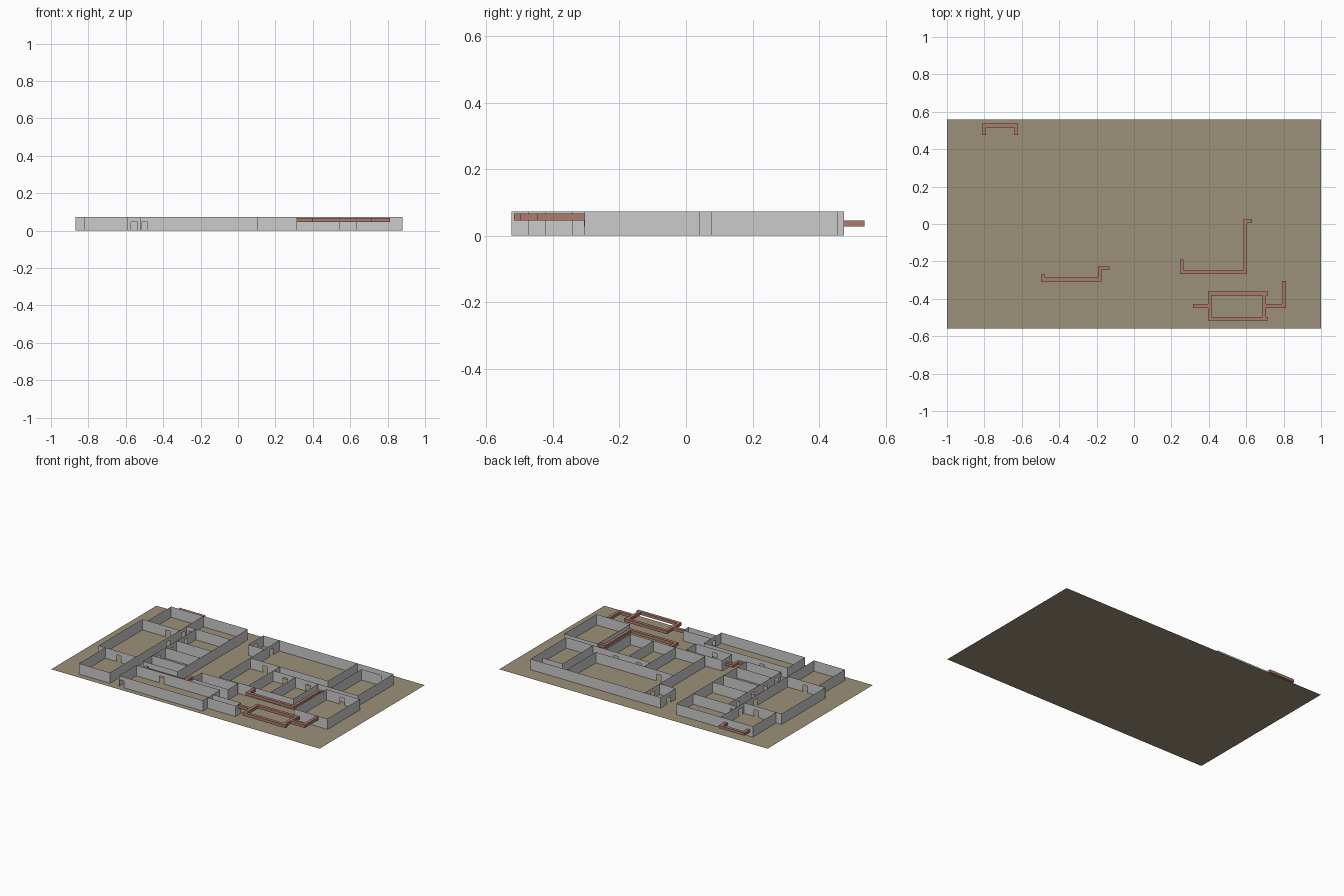
import bpy, bmesh

if "Cube" in bpy.data.objects:
    bpy.data.objects.remove(bpy.data.objects["Cube"])

WALL_H, DOOR_H, DOOR_W = 0.072, 0.046, 0.034


def material(name, color):
    m = bpy.data.materials.new(name)
    m.diffuse_color = (*color, 1)
    m.use_nodes = True
    m.node_tree.nodes["Principled BSDF"].inputs["Base Color"].default_value = m.diffuse_color
    return m


def finish(name, bm, mat=None):
    me = bpy.data.meshes.new(name)
    bm.to_mesh(me)
    bm.free()
    ob = bpy.data.objects.new(name, me)
    bpy.context.collection.objects.link(ob)
    if mat:
        me.materials.append(mat)
    return ob


def panel(bm, axis, c, a, b, z0, z1):
    """Upright thin sheet; axis 'x' runs along x at y=c, 'y' runs along y at x=c."""
    pts = [(a, z0), (b, z0), (b, z1), (a, z1)]
    bm.faces.new([bm.verts.new((t, c, z) if axis == 'x' else (c, t, z)) for t, z in pts])


def wall(bm, axis, c, a, b, doors=()):
    start = a
    for d in sorted(doors):
        l, r = d - DOOR_W / 2, d + DOOR_W / 2
        panel(bm, axis, c, start, l, 0, WALL_H)
        panel(bm, axis, c, l, r, DOOR_H, WALL_H)
        start = r
    panel(bm, axis, c, start, b, 0, WALL_H)


def walls(name, specs):
    bm = bmesh.new()
    for s in specs:
        wall(bm, *s)
    finish(name, bm)


def duct(name, paths, z0, z1, mat, w=0.02):
    """Square ducts following axis-aligned centre lines."""
    bm = bmesh.new()
    h = w / 2
    for path in paths:
        last = len(path) - 2
        for i, (p, q) in enumerate(zip(path, path[1:])):
            k = 0 if p[0] != q[0] else 1
            lo, hi = [min(p[j], q[j]) - h for j in (0, 1)], [max(p[j], q[j]) + h for j in (0, 1)]
            sign = 1 if q[k] > p[k] else -1
            # first segment is flush at its free end, later ones start past the corner
            if i == 0:
                if sign > 0: lo[k] = p[k]
                else: hi[k] = p[k]
            else:
                if sign > 0: lo[k] = p[k] + h
                else: hi[k] = p[k] - h
            if i == last:
                if sign > 0: hi[k] = q[k]
                else: lo[k] = q[k]
            r = bmesh.ops.create_cube(bm, size=1)
            for v in r['verts']:
                v.co = ((lo[0] + hi[0]) / 2 + v.co.x * (hi[0] - lo[0]),
                        (lo[1] + hi[1]) / 2 + v.co.y * (hi[1] - lo[1]),
                        (z0 + z1) / 2 + v.co.z * (z1 - z0))
    finish(name, bm, mat)


# ground sheet
earth = material("earth", (0.33, 0.28, 0.19))
bm = bmesh.new()
bm.faces.new([bm.verts.new(p) for p in
              ((-1, -.56, 0), (1, -.56, 0), (1, .56, 0), (-1, .56, 0))])
finish("ground", bm, earth)

# west wing: three stacked rooms
walls("west_rooms", [
    ('x', .475, -.83, -.26), ('y', -.83, .23, .475), ('x', .225, -.87, -.59, (-.68,)),
    ('y', -.87, -.235, .225), ('x', -.24, -.87, -.59, (-.72,)),
    ('y', -.82, -.52, -.24), ('x', -.52, -.82, -.59),
    ('y', -.59, -.52, .475, (.26, .1)),
])

# cell block beside the west wing
walls("cell_block", [
    ('y', -.26, -.27, .475), ('x', .295, -.59, -.26, (-.555,)), ('x', -.27, -.52, -.26),
    ('y', -.52, -.27, .295, (.19, .03, -.1, -.22)),
] + [('x', y, -.52, -.26) for y in (.09, -.03, -.17)])

# long front hall with side passage and store room
walls("front_hall", [
    ('x', -.525, -.52, .105, (-.5,)), ('x', -.34, -.52, .105, (-.33,)),
    ('y', -.52, -.525, -.34), ('y', .105, -.525, -.34, (-.447,)),
    ('x', -.474, .105, .315), ('x', -.42, .105, .315), ('y', .315, -.474, -.42),
])
walls("store_room", [
    ('x', -.2, -.13, .14), ('x', -.305, -.13, .14, (.0,)),
    ('y', -.13, -.305, -.2), ('y', .14, -.305, -.2),
])

# large east hall and its inner rooms
walls("east_hall", [
    ('x', .455, -.13, .84), ('y', -.13, .295, .455, (.37,)), ('x', .295, -.13, -.01),
    ('y', -.01, -.19, .455, (.37,)), ('y', .57, .145, .455), ('x', .145, -.01, .57, (.1,)),
    ('y', .84, .075, .455), ('y', .64, .075, .40), ('x', .40, .64, .79),
])
walls("east_inner_rooms", [
    ('x', .075, .21, .84, (.3, .47)), ('x', -.19, -.01, .545),
    ('y', .21, -.19, .145), ('y', .375, -.19, .075), ('y', .545, -.19, .075),
])
walls("south_east_room", [
    ('x', .04, .63, .88, (.75,)), ('x', -.305, .63, .88),
    ('y', .88, -.305, .04), ('y', .63, -.305, .04),
])

# air ducts
clay = material("clay_red", (0.42, 0.20, 0.15))
LOW, HIGH = (.028, .046), (.046, .066)
duct("north_west_duct", [[(-.80, .475), (-.80, .527), (-.63, .527), (-.63, .475)]], *LOW, clay)
duct("cell_duct", [[(-.487, -.27), (-.487, -.297), (-.183, -.297), (-.183, -.237), (-.13, -.237)]],
     *LOW, clay)
duct("east_duct", [[(.255, -.19), (.255, -.258), (.595, -.258), (.595, .015), (.63, .015)]],
     *HIGH, clay)
duct("loop_duct", [
    [(.315, -.438), (.395, -.438)],
    [(.395, -.371), (.716, -.371)], [(.395, -.507), (.716, -.507)],
    [(.405, -.497), (.405, -.381)], [(.696, -.497), (.696, -.381)],
    [(.706, -.438), (.802, -.438), (.802, -.305)],
], *HIGH, clay)
